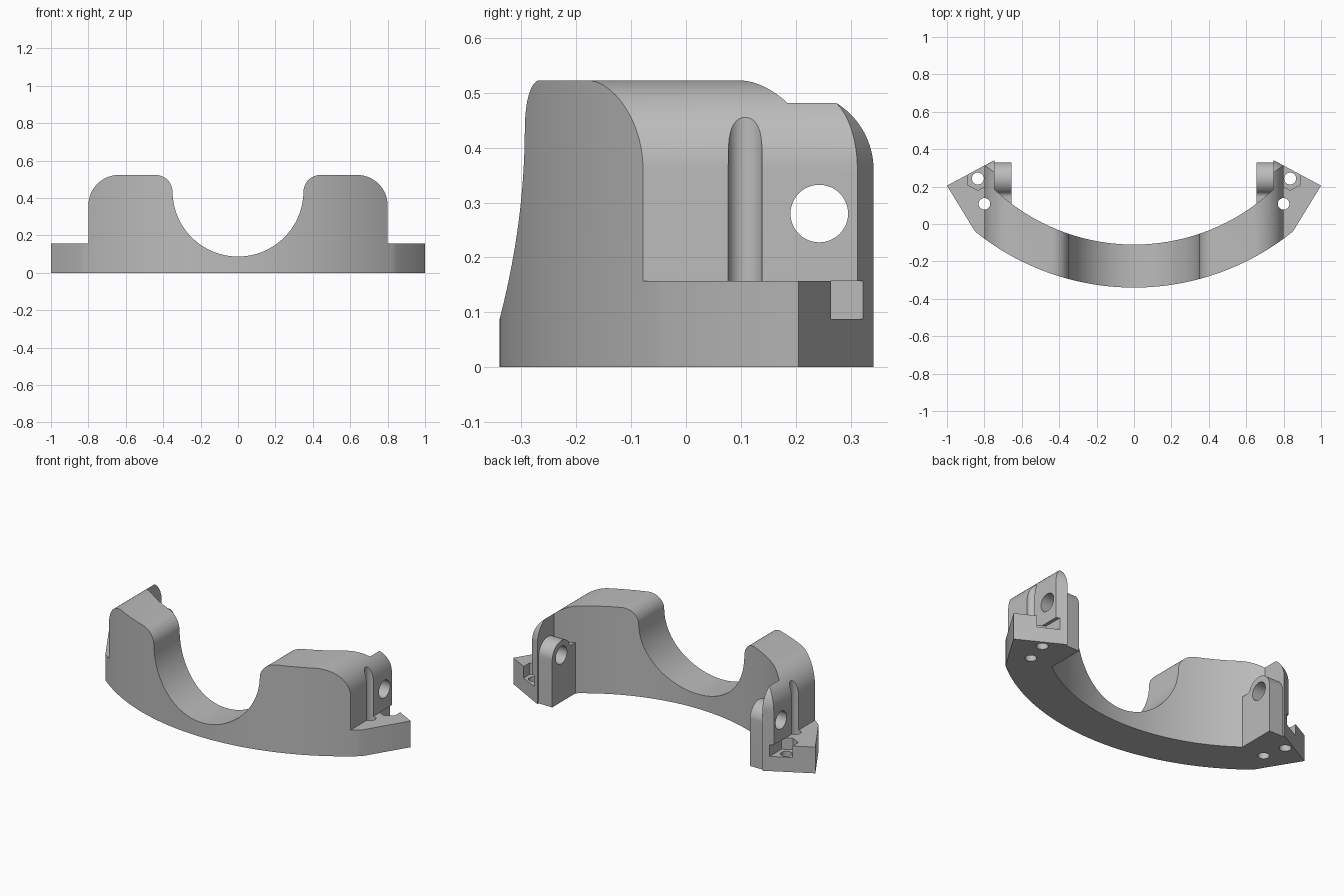
import bpy, bmesh
from math import sin, cos, asin, radians, degrees

old = bpy.data.objects.get("Cube")
if old:
    bpy.data.objects.remove(old, do_unlink=True)

grey = bpy.data.materials.new("plain grey")
grey.use_nodes = True
grey.diffuse_color = (0.5, 0.5, 0.5, 1)
grey.node_tree.nodes["Principled BSDF"].inputs["Base Color"].default_value = (0.5, 0.5, 0.5, 1)


def arc(cx, cy, r, start, end, n=24):
    """Points on a circle between two angles in degrees."""
    angles = [radians(start + (end - start) * i / n) for i in range(n + 1)]
    return [(cx + r * cos(a), cy + r * sin(a)) for a in angles]


def prism(name, points, place, low, high):
    """Extrude an outline; place maps (u, v, depth) to x, y, z."""
    bm = bmesh.new()
    ends = [[bm.verts.new(place(u, v, t)) for u, v in points] for t in (low, high)]
    bm.faces.new(ends[0])
    bm.faces.new(ends[1])
    for i in range(len(points)):
        j = (i + 1) % len(points)
        bm.faces.new((ends[0][i], ends[0][j], ends[1][j], ends[1][i]))
    bmesh.ops.recalc_face_normals(bm, faces=bm.faces)
    mesh = bpy.data.meshes.new(name)
    bm.to_mesh(mesh)
    bm.free()
    mesh.materials.append(grey)
    obj = bpy.data.objects.new(name, mesh)
    bpy.context.collection.objects.link(obj)
    return obj


def combine(target, tool, operation):
    """Apply a boolean and remove the tool."""
    tool.hide_render = True
    mod = target.modifiers.new("combine", 'BOOLEAN')
    mod.operation, mod.solver, mod.object = operation, 'EXACT', tool
    bpy.context.view_layer.objects.active = target
    bpy.ops.object.modifier_apply(modifier=mod.name)
    bpy.data.objects.remove(tool, do_unlink=True)


def upright(u, v, t):
    return (u, v, t)


def mirrored(points):
    """Right half of an outline followed by its mirror image."""
    return points + [(-u, v) for u, v in reversed(points)]


EAR_TOP = 0.157
TAB_X, PLATE_X, WALL_X = 0.655, 0.745, 0.8
HOLE_Y, HOLE_Z = 0.243, 0.28


def slant(x):
    """Y of the angled back edge of the ear at x."""
    return 0.205 + (1 - x) * 0.537


# Curved plan with pointed ears
outer = degrees(asin(0.85 / 1.354))
inner = degrees(asin(PLATE_X / 1.09))
plan = (arc(0, 1.014, 1.354, -90 - outer, -90 + outer, 64)
        + [(1, slant(1)), (PLATE_X, slant(PLATE_X))]
        + arc(0, 0.98, 1.09, -90 + inner, -90 - inner, 64)
        + [(-PLATE_X, slant(PLATE_X)), (-1, slant(1))])
body = prism("clamp_body", plan, upright, -0.05, 0.6)

for s in (1, -1):
    # Rounded back corner of the upright plate
    corner = arc(0.143, 0.36, 0.143, 180, 90) + [(0.143, 0.6), (-0.2, 0.6), (-0.2, 0.36)]
    combine(body, prism("corner_cutter", corner,
                        lambda d, z, x: (s * x, slant(x) - d, z), 0.7, 0.85), 'DIFFERENCE')
    # Inner tab with rounded top
    tab = ([(0.33, -0.05)] + arc(HOLE_Y, HOLE_Z, 0.087, 0, 150)
           + arc(0.145, 0.335, 0.03, -20, -90, 6) + [(0.1, 0.305), (0.08, 0.305), (0.08, -0.05)])
    combine(body, prism("inner_tab", tab, lambda y, z, x: (s * x, y, z), TAB_X, 0.76), 'UNION')

# Front silhouette: ears, rounded humps and central saddle
half = ([(1.1, 0), (1.1, EAR_TOP), (WALL_X, EAR_TOP)]
        + arc(0.637, 0.36, 0.163, 0, 90)
        + arc(0.44, 0.433, 0.09, 90, 180, 16)
        + arc(0, 0.437, 0.35, -1, -89, 32))
combine(body, prism("silhouette", mirrored(half), lambda x, z, y: (x, y, z), -0.6, 0.6), 'INTERSECT')

for s in (1, -1):
    # Cross hole through plate and tab
    combine(body, prism("cross_hole", arc(HOLE_Y, HOLE_Z, 0.0525, 0, 352.5, 47),
                        lambda y, z, x: (s * x, y, z), 0.6, 0.9), 'DIFFERENCE')
    # Vertical screw hole, which also grooves the plate
    combine(body, prism("screw_hole", arc(s * WALL_X, 0.108, 0.031, 0, 350, 35),
                        upright, -0.1, 0.6), 'DIFFERENCE')
    # Nut slot open to the back edge, with its bolt hole below
    slot = [(0.78, 0.21), (0.835, 0.18), (0.89, 0.21), (0.89, 0.4), (0.78, 0.4)]
    combine(body, prism("nut_slot", slot, lambda x, y, z: (s * x, y, z), 0.088, EAR_TOP + 0.0005),
            'DIFFERENCE')
    combine(body, prism("bolt_hole", arc(s * 0.835, HOLE_Y, 0.032, 0, 350, 35),
                        upright, -0.1, 0.12), 'DIFFERENCE')

bpy.ops.object.select_all(action='DESELECT')
body.select_set(True)
bpy.context.view_layer.objects.active = body
bpy.ops.object.shade_smooth_by_angle(angle=radians(25))
